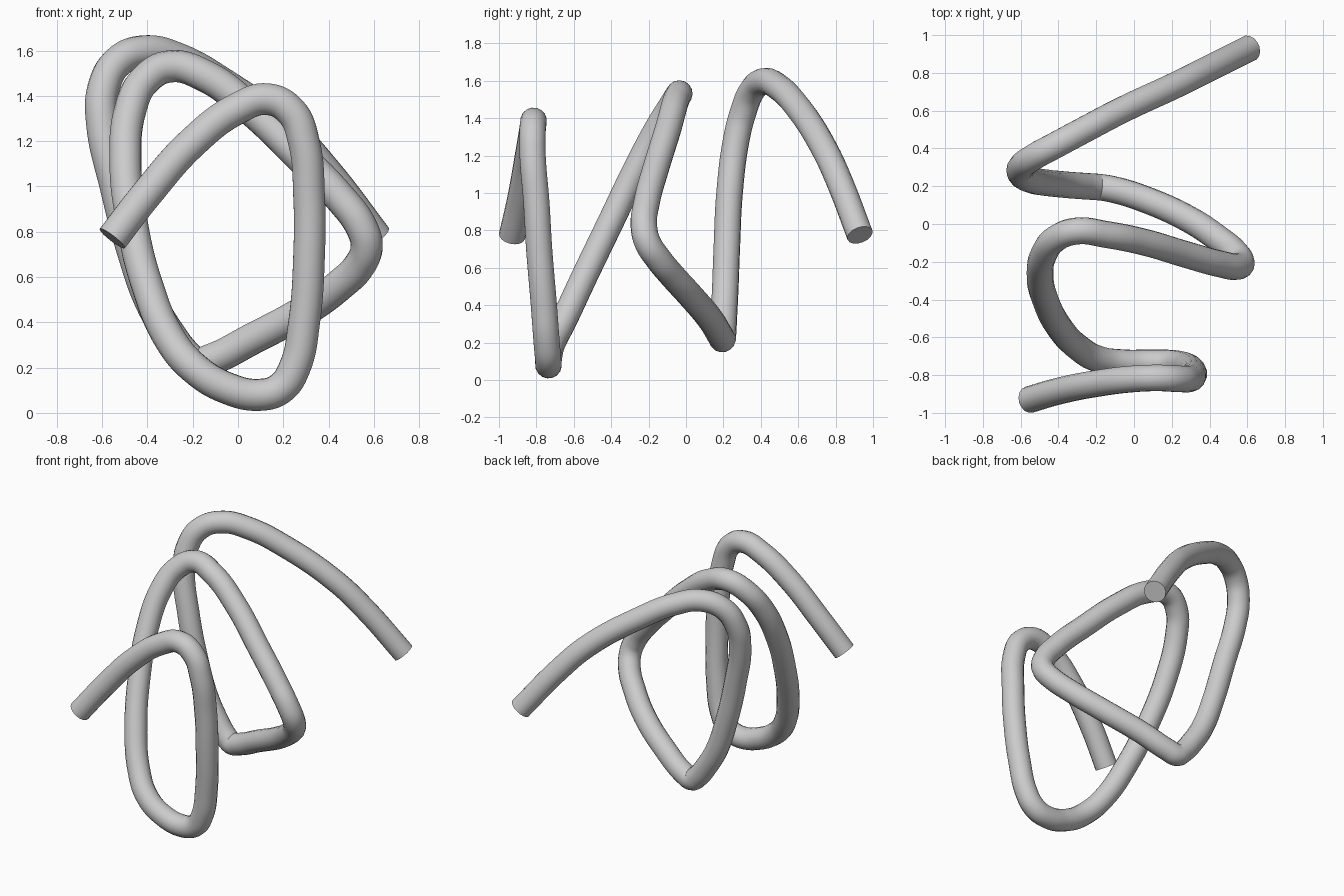
import bpy

# One continuous bent tube: centre-line points, front end to back end
front_loop = [
    (-.555, -.93, .77), (-.40, -.885, .97), (-.20, -.845, 1.195), (0, -.82, 1.345),
    (.13, -.815, 1.385), (.235, -.82, 1.33), (.29, -.82, 1.20), (.314, -.80, .95),
    (.314, -.785, .70), (.292, -.76, .40), (.25, -.745, .20), (.19, -.737, .11),
    (.10, -.735, .08), (-.05, -.735, .11), (-.19, -.715, .195)]
middle_loop = [
    (-.30, -.65, .325), (-.40, -.54, .56), (-.47, -.40, .85), (-.497, -.28, 1.10),
    (-.475, -.155, 1.34), (-.41, -.075, 1.47), (-.30, -.037, 1.53), (-.15, -.055, 1.49),
    (.05, -.095, 1.345), (.27, -.16, 1.135), (.45, -.21, .95), (.545, -.225, .82),
    (.568, -.205, .735), (.535, -.15, .65), (.45, -.08, .565), (.30, .02, .455),
    (.06, .13, .325)]
back_loop = [
    (-.12, .185, .235), (-.185, .195, .22), (-.225, .198, .25), (-.30, .203, .345),
    (-.385, .21, .49), (-.46, .218, .70), (-.54, .233, 1.0), (-.60, .268, 1.28),
    (-.595, .305, 1.43), (-.53, .355, 1.55), (-.41, .42, 1.597), (-.27, .495, 1.565),
    (-.07, .60, 1.455), (.23, .74, 1.235), (.40, .825, 1.05), (.61, .93, .775)]
path = front_loop + middle_loop + back_loop

curve = bpy.data.curves.new("bent_tube", 'CURVE')
curve.dimensions = '3D'
curve.bevel_depth = 0.071
curve.bevel_resolution = 6
curve.resolution_u = 8
curve.use_fill_caps = True
spline = curve.splines.new('BEZIER')
spline.bezier_points.add(len(path) - 1)
for bp, co in zip(spline.bezier_points, path):
    bp.co = co
    bp.handle_left_type = bp.handle_right_type = 'AUTO'

tube = bpy.data.objects.new("bent_tube", curve)
bpy.context.collection.objects.link(tube)
bpy.context.view_layer.objects.active = tube
tube.select_set(True)
bpy.ops.object.convert(target='MESH')
tube = bpy.context.object

# Slightly softened rims on the end caps
rims = tube.modifiers.new("soft_rims", 'BEVEL')
rims.width = 0.012
rims.segments = 2
rims.limit_method = 'ANGLE'
rims.angle_limit = 1.2

# Plain grey finish
grey = bpy.data.materials.new("light_grey")
grey.diffuse_color = (0.6, 0.6, 0.6, 1)
tube.data.materials.clear()
tube.data.materials.append(grey)
bpy.ops.object.shade_smooth_by_angle()
